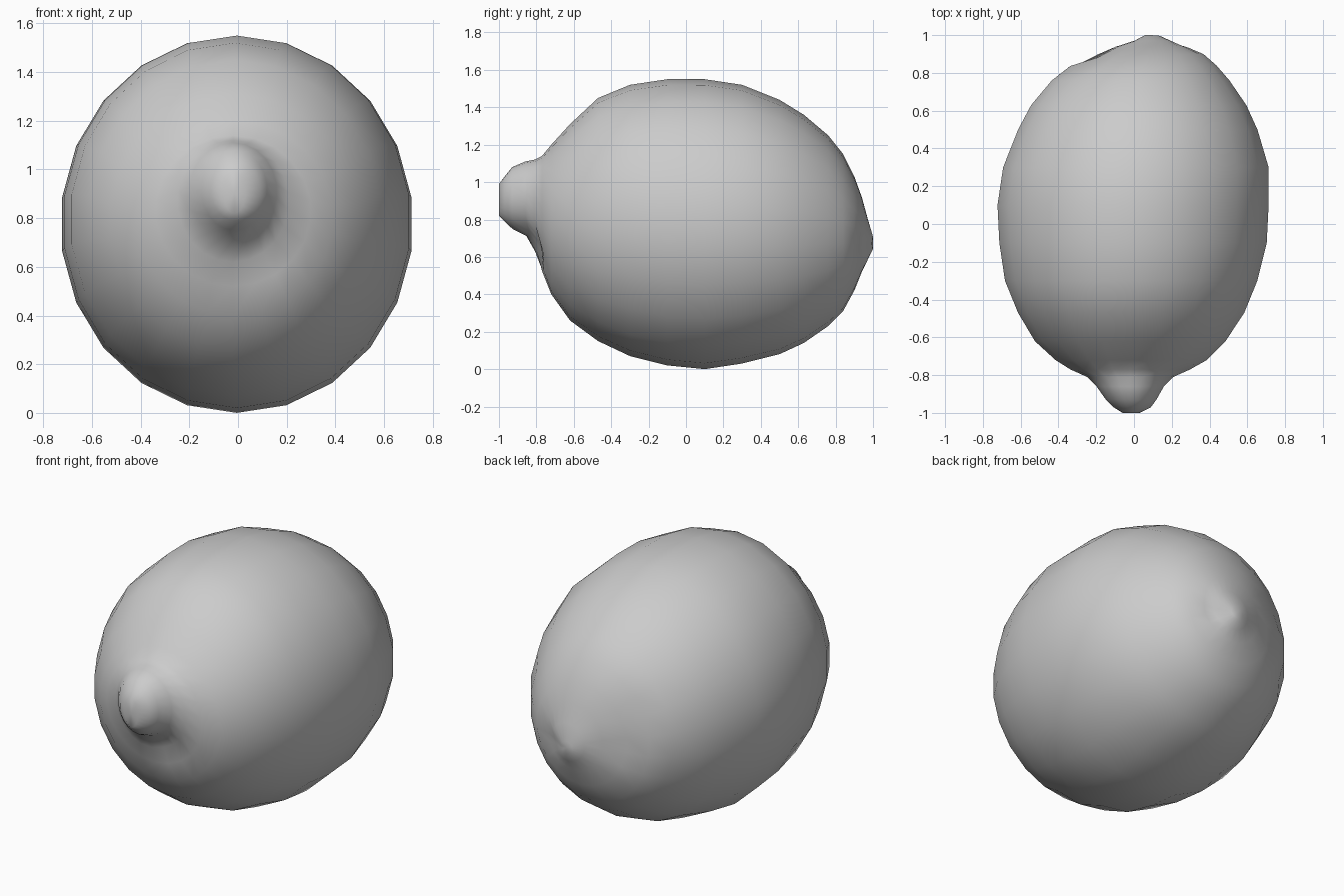
import bpy
import bmesh
import math
from mathutils import Vector

SIDES = 22

cube = bpy.data.objects.get("Cube")
if cube:
    bpy.data.objects.remove(cube, do_unlink=True)

# One plain grey skin
skin = bpy.data.materials.new("plain grey")
skin.use_nodes = True
grey = (0.6, 0.6, 0.6, 1)
skin.diffuse_color = grey
skin.node_tree.nodes["Principled BSDF"].inputs["Base Color"].default_value = grey

# Cross-sections from the nipple to the stem end: y, left x, right x, bottom z, top z
SECTIONS = [
    (-1, -.06, .03, .82, .99),
    (-.97, -.11, .09, .79, 1.03),
    (-.93, -.15, .12, .75, 1.08),
    (-.86, -.2, .16, .71, 1.11),
    (-.81, -.25, .21, .62, 1.12),
    (-.77, -.34, .3, .52, 1.14),
    (-.72, -.42, .39, .4, 1.2),
    (-.62, -.53, .49, .26, 1.31),
    (-.47, -.62, .59, .15, 1.45),
    (-.3, -.69, .66, .07, 1.52),
    (-.1, -.72, .71, .02, 1.55),
    (.1, -.73, .72, 0, 1.55),
    (.3, -.7, .72, .03, 1.52),
    (.5, -.62, .66, .08, 1.44),
    (.63, -.55, .6, .14, 1.36),
    (.76, -.44, .51, .23, 1.25),
    (.84, -.34, .44, .31, 1.15),
    (.9, -.22, .37, .42, 1.03),
    (.94, -.1, .28, .52, .92),
    (.97, 0, .22, .58, .81),
    (1, .06, .14, .64, .71),
]

# Small dents and bumps in the peel: centre, radius, push along y
DENTS = [
    ((.08, -.8, .67), .1, .05),
    ((-.24, .88, .92), .09, -.04),
    ((-.22, .88, .72), .08, -.04),
    ((.22, .96, .66), .07, -.03),
]


def add_ring(bm, y, x_min, x_max, z_min, z_max):
    """Elliptical ring of vertices filling the given extents."""
    cx, rx = (x_min + x_max) / 2, (x_max - x_min) / 2
    cz, rz = (z_min + z_max) / 2, (z_max - z_min) / 2
    ring = []
    for i in range(SIDES):
        a = math.tau * i / SIDES
        ring.append(bm.verts.new((cx + rx * math.sin(a), y, cz + rz * math.cos(a))))
    return ring


def add_cap(bm, ring):
    """Close an end with a fan around its middle."""
    middle = bm.verts.new(sum((v.co for v in ring), Vector()) / SIDES)
    for i, v in enumerate(ring):
        bm.faces.new((v, ring[(i + 1) % SIDES], middle))


# Fruit body: loft the sections and close both ends
bm = bmesh.new()
rings = [add_ring(bm, *section) for section in SECTIONS]
for a, b in zip(rings, rings[1:]):
    for i in range(SIDES):
        j = (i + 1) % SIDES
        bm.faces.new((a[i], a[j], b[j], b[i]))
add_cap(bm, rings[0])
add_cap(bm, rings[-1])

# Press the dents into the ends
for centre, radius, push in DENTS:
    for v in bm.verts:
        distance = (v.co - Vector(centre)).length
        v.co.y += push * math.exp(-(distance / radius) ** 2)

bmesh.ops.recalc_face_normals(bm, faces=bm.faces)
for face in bm.faces:
    face.smooth = True

mesh = bpy.data.meshes.new("fruit_body")
bm.to_mesh(mesh)
bm.free()
mesh.materials.append(skin)
fruit = bpy.data.objects.new("fruit_body", mesh)
bpy.context.collection.objects.link(fruit)
